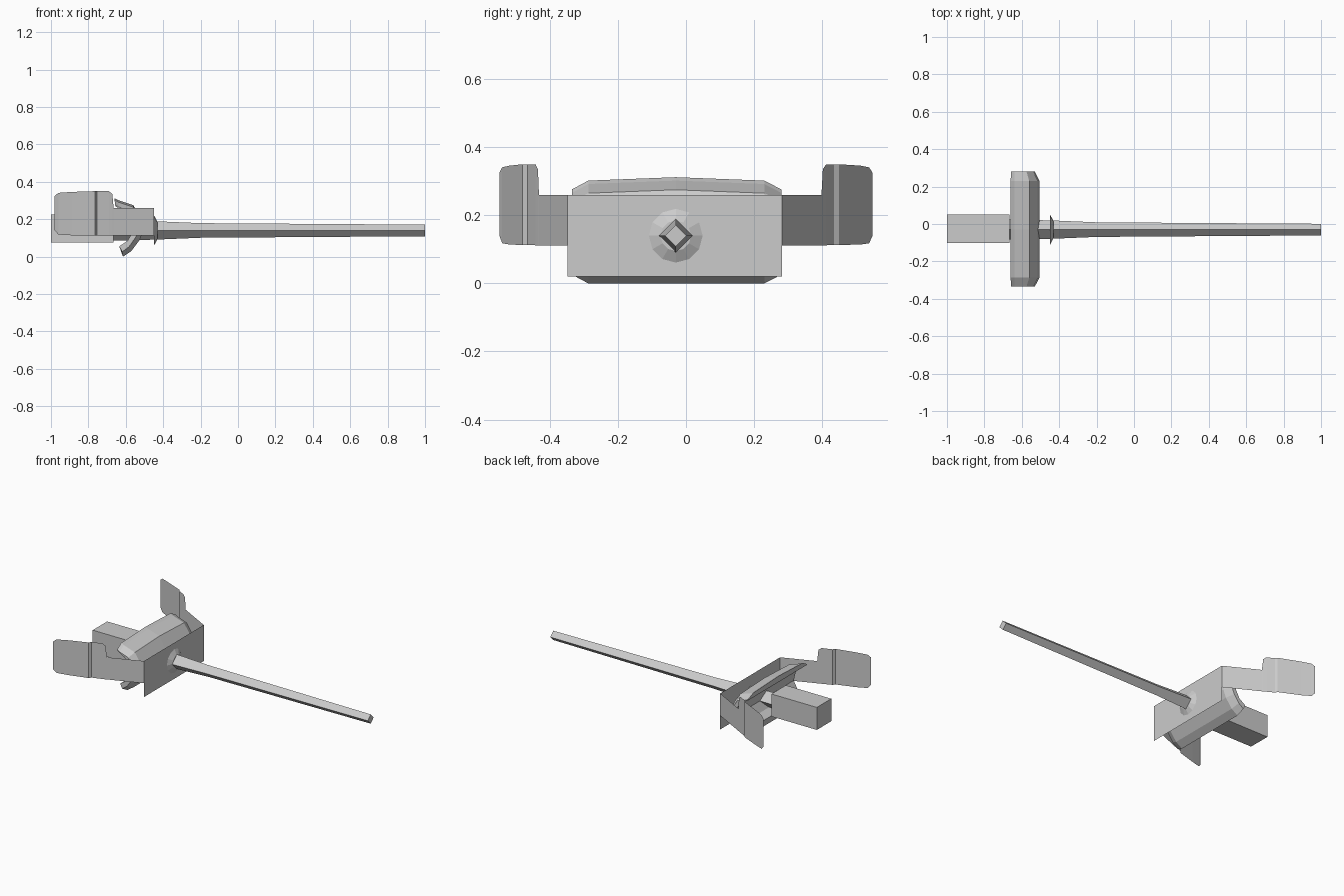
import bpy, bmesh
from mathutils import Vector

if "Cube" in bpy.data.objects:
    bpy.data.objects.remove(bpy.data.objects["Cube"])

CY, CZ = -0.03, 0.14   # barrel axis


def finish(name, bm):
    bmesh.ops.recalc_face_normals(bm, faces=bm.faces)
    me = bpy.data.meshes.new(name)
    bm.to_mesh(me)
    bm.free()
    ob = bpy.data.objects.new(name, me)
    bpy.context.collection.objects.link(ob)
    return ob


def loft(name, rings, closed=True):
    """Skin a list of point rings; closed rings also get end caps."""
    bm = bmesh.new()
    vs = [[bm.verts.new(p) for p in r] for r in rings]
    n = len(vs[0])
    for a, b in zip(vs, vs[1:]):
        for i in range(n if closed else n - 1):
            j = (i + 1) % n
            bm.faces.new((a[i], a[j], b[j], b[i]))
    if closed:
        bm.faces.new(vs[0])
        bm.faces.new(vs[-1])
    return finish(name, bm)


# tapering diamond barrel
def diamond(x, r):
    return [(x, CY + r, CZ), (x, CY, CZ + r), (x, CY - r, CZ), (x, CY, CZ - r)]

loft("barrel", [diamond(x, r) for x, r in
                ((-0.70, 0.055), (-0.44, 0.049), (-0.20, 0.039), (1.0, 0.031))])

# faceted collar where the barrel passes the shield
bpy.ops.mesh.primitive_cone_add(vertices=12, radius1=0.079, radius2=0.045, depth=0.018,
                                location=(-0.439, CY, CZ), rotation=(0, 1.5708, 0))
bpy.context.object.name = "barrel_collar"

# breech block
bpy.ops.mesh.primitive_cube_add(size=1, location=(-0.8325, -0.026, 0.15))
breech = bpy.context.object
breech.name = "breech_block"
breech.scale = (0.335, 0.152, 0.15)

# thin front shield plate
loft("front_shield", [[(-0.45, -0.348, z), (-0.45, 0.282, z)] for z in (0.02, 0.26)], False)

# curved mantlet: C-shaped section lofted across y, shrunk at both ends
outer = [(-0.66, 0.302), (-0.64, 0.292), (-0.56, 0.265), (-0.515, 0.20), (-0.505, 0.14),
         (-0.525, 0.09), (-0.57, 0.03), (-0.615, 0.0)]
inner = [(-0.635, 0.055), (-0.59, 0.085), (-0.56, 0.14), (-0.575, 0.20),
         (-0.605, 0.24), (-0.655, 0.268)]


def section(y, shrink, bulge=0.0):
    pts = []
    for x, z in outer:
        d = (Vector((-0.64, 0.15)) - Vector((x, z))).normalized() * shrink
        pts.append((x + d.x, y, z + d.y + (bulge if z > 0.25 else 0)))
    return pts + [(x, y, z) for x, z in inner]

loft("mantlet", [section(-0.335, 0.026), section(-0.287, 0), section(CY, 0, 0.01),
                 section(0.23, 0), section(0.28, 0.026)])

# creased side wings: (x, y) path, shared low and high edge heights
heights = [(0.112, 0.26), (0.112, 0.26), (0.112, 0.335), (0.112, 0.35), (0.113, 0.35),
           (0.113, 0.35), (0.114, 0.346), (0.118, 0.341), (0.14, 0.325)]
wings = {
    "left_wing": [(-0.45, -0.348), (-0.665, -0.432), (-0.672, -0.435), (-0.69, -0.442),
                  (-0.755, -0.465), (-0.765, -0.48), (-0.89, -0.518), (-0.96, -0.54),
                  (-0.98, -0.548)],
    "right_wing": [(-0.45, 0.282), (-0.665, 0.398), (-0.672, 0.402), (-0.69, 0.412),
                   (-0.735, 0.435), (-0.745, 0.45), (-0.88, 0.512), (-0.935, 0.538),
                   (-0.955, 0.548)],
}
for name, path in wings.items():
    loft(name, [[(x, y, lo), (x, y, hi)] for (x, y), (lo, hi) in zip(path, heights)], False)
